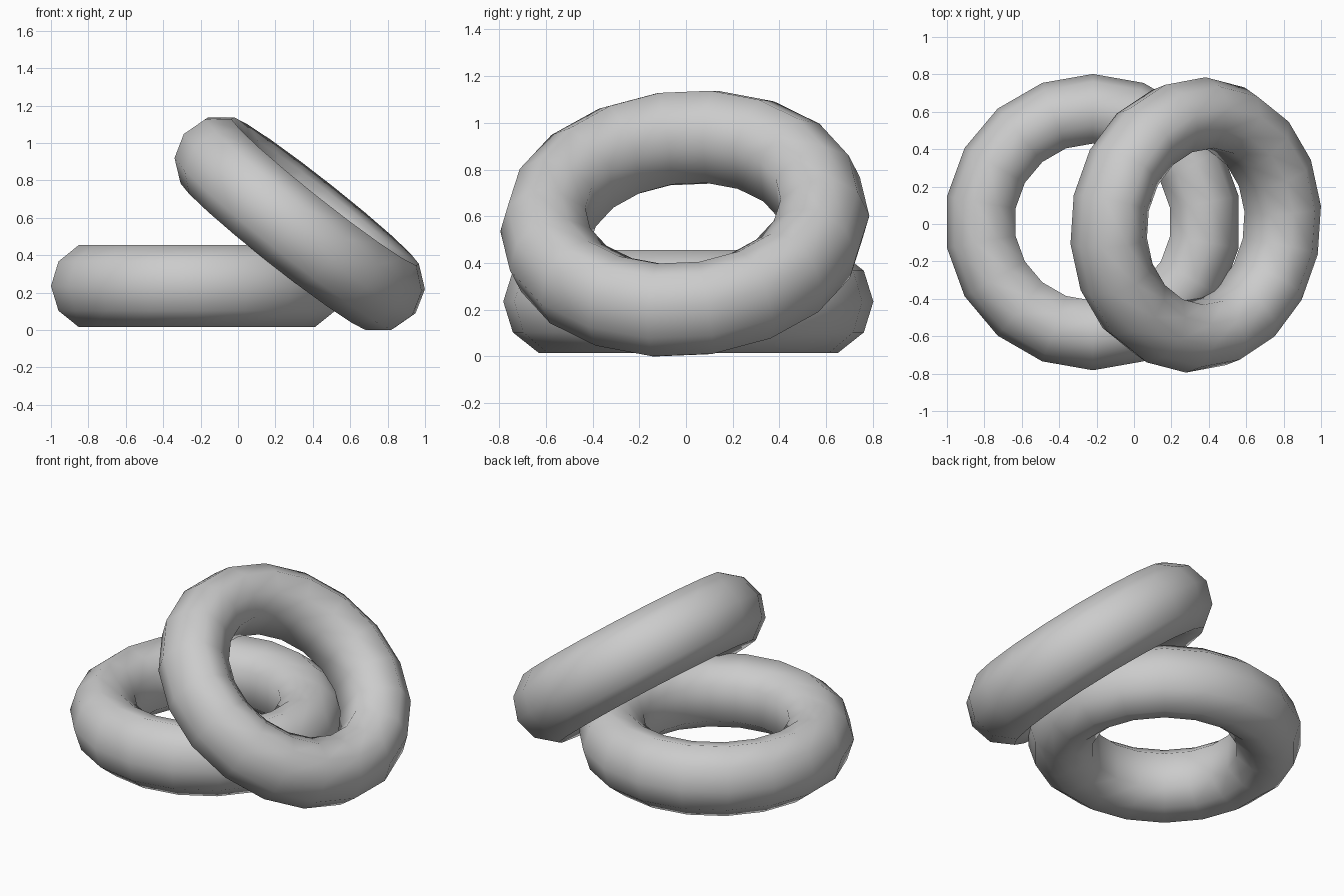
import bpy, bmesh
from math import radians, cos, sin, tau

cube = bpy.data.objects.get("Cube")
if cube:
    bpy.data.objects.remove(cube)

# plain grey finish
grey = bpy.data.materials.new("light_grey")
grey.use_nodes = True
colour = (0.6, 0.6, 0.6, 1)
grey.diffuse_color = colour
grey.node_tree.nodes["Principled BSDF"].inputs["Base Color"].default_value = colour

# upper half of the tube section (radius, height), mirrored for the lower half
half = [(0.751, 0.132), (0.64, 0.22), (0.517, 0.19), (0.42, 0.11)]
section = [(0.792, 0)] + half + [(r, -z) for r, z in reversed(half)]


def ring(name, location, rotation, phase=0, sides=18):
    """Sweep the tube section around the ring's axis."""
    bm = bmesh.new()
    loops = []
    for i in range(sides):
        a = tau * (i + 0.5) / sides + radians(phase)
        loops.append([bm.verts.new((r * cos(a), r * sin(a), z)) for r, z in section])
    n = len(section)
    for i in range(sides):
        a, b = loops[i], loops[(i + 1) % sides]
        for j in range(n):
            k = (j + 1) % n
            bm.faces.new((a[j], b[j], b[k], a[k])).smooth = True
    mesh = bpy.data.meshes.new(name)
    bm.to_mesh(mesh)
    bm.free()
    mesh.materials.append(grey)
    obj = bpy.data.objects.new(name, mesh)
    obj.location = location
    obj.rotation_euler = [radians(d) for d in rotation]
    bpy.context.collection.objects.link(obj)


# one ring lies flat, the other leans on it
ring("flat_ring", (-0.22, 0.01, 0.235), (0, 0, 0))
ring("leaning_ring", (0.33, -0.005, 0.569), (4.2, 38.3, 0), -1.5)
